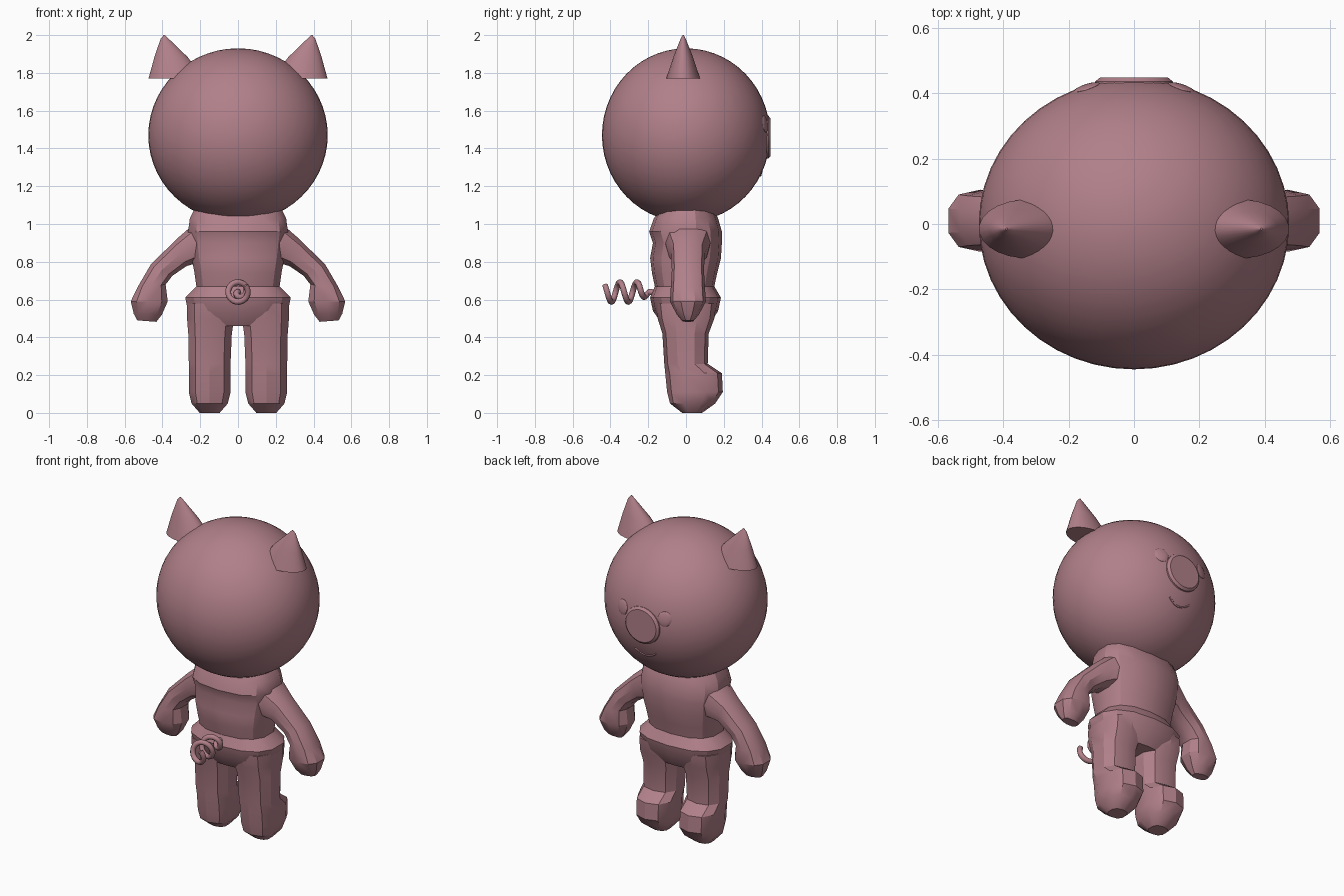
import bpy, bmesh, math
from mathutils import Vector

if "Cube" in bpy.data.objects:
    bpy.data.objects.remove(bpy.data.objects["Cube"])

skin = bpy.data.materials.new("dusty_pink")
skin.diffuse_color = (0.44, 0.215, 0.25, 1)
skin.use_nodes = True
skin.node_tree.nodes["Principled BSDF"].inputs["Base Color"].default_value = skin.diffuse_color


def finish(bm, name, angle=30):
    bmesh.ops.recalc_face_normals(bm, faces=bm.faces)
    me = bpy.data.meshes.new(name)
    bm.to_mesh(me)
    bm.free()
    me.materials.append(skin)
    ob = bpy.data.objects.new(name, me)
    bpy.context.collection.objects.link(ob)
    bpy.ops.object.select_all(action='DESELECT')
    ob.select_set(True)
    bpy.context.view_layer.objects.active = ob
    bpy.ops.object.shade_smooth_by_angle(angle=math.radians(angle))
    return ob


def loft(name, rings, n=10, power=0.8, mirror=False, angle=30):
    """Skin rings given as (centre, half axis a, half axis b)."""
    bm = bmesh.new()
    loops = []
    for c, a, b in rings:
        loop = []
        for i in range(n):
            t = 2 * math.pi * (i + 0.5) / n
            u, v = math.cos(t), math.sin(t)
            u = math.copysign(abs(u) ** power, u)
            v = math.copysign(abs(v) ** power, v)
            loop.append(bm.verts.new(Vector(c) + Vector(a) * u + Vector(b) * v))
        loops.append(loop)
    for p, q in zip(loops, loops[1:]):
        for i in range(n):
            j = (i + 1) % n
            bm.faces.new((p[i], p[j], q[j], q[i]))
    bm.faces.new(loops[0])
    bm.faces.new(loops[-1])
    if mirror:
        geo = bmesh.ops.duplicate(bm, geom=bm.verts[:] + bm.edges[:] + bm.faces[:])["geom"]
        for v in geo:
            if isinstance(v, bmesh.types.BMVert):
                v.co.x = -v.co.x
    return finish(bm, name, angle)


def level(z, x, rx, y0, y1):
    return ((x, (y0 + y1) / 2, z), (rx, 0, 0), (0, (y1 - y0) / 2, 0))


def tube(name, pts, r, sides=8):
    """Round tube along a path of points."""
    cu = bpy.data.curves.new(name, 'CURVE')
    cu.dimensions = '3D'
    cu.bevel_depth = r
    cu.bevel_resolution = sides // 4
    cu.use_fill_caps = True
    sp = cu.splines.new('POLY')
    sp.points.add(len(pts) - 1)
    for p, co in zip(sp.points, pts):
        p.co = (*co, 1)
    sp.use_smooth = True
    cu.materials.append(skin)
    ob = bpy.data.objects.new(name, cu)
    bpy.context.collection.objects.link(ob)


# Head
HEAD, HR = Vector((0, 0, 1.47)), Vector((0.475, 0.445, 0.46))


def face_y(x, z):
    return HR.y * math.sqrt(1 - (x / HR.x) ** 2 - ((z - HEAD.z) / HR.z) ** 2)


bm = bmesh.new()
bmesh.ops.create_uvsphere(bm, u_segments=48, v_segments=28, radius=1)
for v in bm.verts:
    v.co = Vector(a * b for a, b in zip(v.co, HR)) + HEAD
finish(bm, "head", 40)

# Flat snout disc
loft("snout", [((0, y, 1.46), (r, 0, 0), (0, 0, r * 0.95))
               for y, r in ((0.40, 0.125), (0.436, 0.12), (0.448, 0.105))],
     n=28, power=1)

# Shallow eyes either side of the snout
bm = bmesh.new()
for s in (-1, 1):
    geo = bmesh.ops.create_uvsphere(bm, u_segments=16, v_segments=10, radius=1)
    for v in geo["verts"]:
        x, z = s * 0.145 + v.co.x * 0.04, 1.53 + v.co.z * 0.045
        v.co = (x, face_y(x, z) + v.co.y * 0.008, z)
finish(bm, "eyes")

# Smiling mouth line
tube("mouth", [(x, face_y(x, z), z) for x, z in
               ((i * 0.012, 1.255 + 0.0009 * i * i) for i in range(-6, 7))], 0.005)

# Ears: leaning cones with level bases
loft("ears", [((0.325, -0.015, 1.77), (0.15, 0, 0), (0, 0.09, 0)),
              ((0.355, -0.015, 1.885), (0.088, 0, 0), (0, 0.052, 0)),
              ((0.388, -0.015, 1.98), (0.022, 0, 0), (0, 0.014, 0)),
              ((0.39, -0.015, 2.0), (0.003, 0, 0), (0, 0.003, 0))],
     n=24, power=1, mirror=True)

# Torso and hips
loft("torso", [level(1.09, 0, 0.23, -0.13, 0.14),
               level(1.03, 0, 0.26, -0.17, 0.17),
               level(0.96, 0, 0.27, -0.195, 0.19),
               level(0.90, 0, 0.26, -0.175, 0.19),
               level(0.82, 0, 0.25, -0.19, 0.185),
               level(0.74, 0, 0.235, -0.18, 0.165),
               level(0.67, 0, 0.225, -0.165, 0.15),
               level(0.61, 0, 0.285, -0.19, 0.185),
               level(0.54, 0, 0.27, -0.175, 0.17),
               level(0.46, 0, 0.20, -0.12, 0.12)], n=14)

# Legs ending in forward-pointing feet
loft("legs", [level(0.58, 0.145, 0.13, -0.16, 0.16),
              level(0.50, 0.145, 0.13, -0.15, 0.15),
              level(0.42, 0.148, 0.12, -0.125, 0.12),
              level(0.26, 0.15, 0.115, -0.115, 0.115),
              level(0.21, 0.15, 0.115, -0.11, 0.19),
              level(0.11, 0.15, 0.115, -0.10, 0.195),
              level(0.05, 0.15, 0.10, -0.085, 0.155),
              level(0.0, 0.15, 0.055, -0.02, 0.085)], mirror=True)

# Arms: each ring spans an outer and an inner outline point
arm = [((0.16, 1.04), (0.16, 0.80), 0.13), ((0.25, 0.99), (0.23, 0.785), 0.115),
       ((0.33, 0.92), (0.27, 0.775), 0.09), ((0.465, 0.785), (0.345, 0.725), 0.085),
       ((0.535, 0.665), (0.38, 0.68), 0.09), ((0.572, 0.59), (0.368, 0.59), 0.095),
       ((0.555, 0.525), (0.40, 0.52), 0.06), ((0.535, 0.49), (0.43, 0.482), 0.03)]
loft("arms", [(((o[0] + i[0]) / 2, 0.01, (o[1] + i[1]) / 2),
               ((o[0] - i[0]) / 2, 0, (o[1] - i[1]) / 2), (0, d, 0))
              for o, i, d in arm], mirror=True)

# Corkscrew tail
path = [(0, -0.15, 0.635)]
for k in range(61):
    y = -0.19 - 0.238 * k / 60
    t = 2 * math.pi * (y + 0.26) / 0.09
    r = 0.052 * min(1, k / 14)
    path.append((r * math.sin(t), y, 0.64 + r * math.cos(t)))
tube("tail", path, 0.016)
